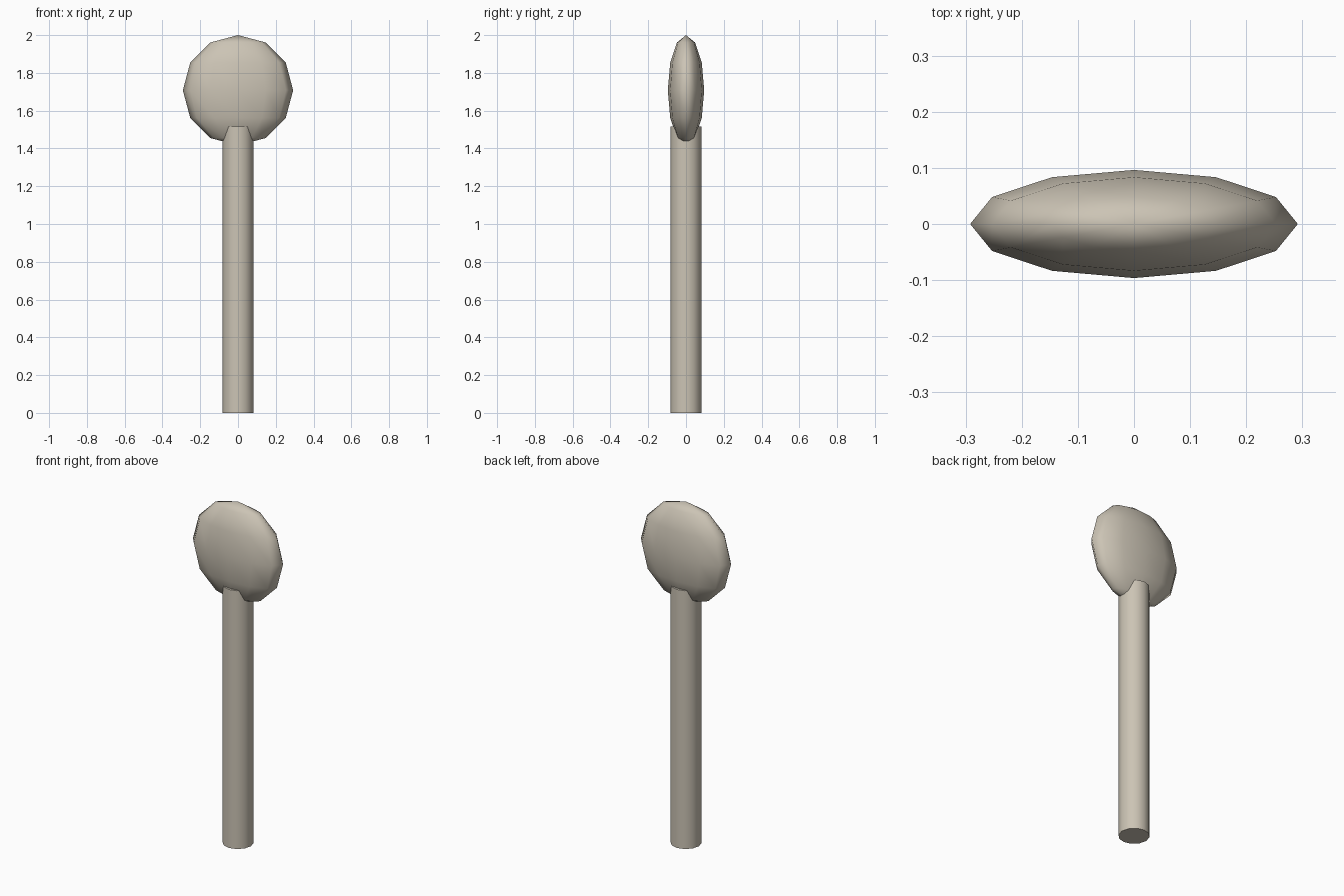
import bpy
import math

if "Cube" in bpy.data.objects:
    bpy.data.objects.remove(bpy.data.objects["Cube"])

# One warm beige for everything
beige = bpy.data.materials.new("warm_beige")
beige.diffuse_color = (0.60, 0.55, 0.46, 1.0)
beige.use_nodes = True
beige.node_tree.nodes["Principled BSDF"].inputs["Base Color"].default_value = beige.diffuse_color

POLE_RADIUS, POLE_HEIGHT = 0.083, 1.515
HEAD_RADIUS, HEAD_Z, FLATNESS = 0.292, 1.708, 0.33


def finish(name):
    obj = bpy.context.object
    obj.name = name
    obj.data.materials.append(beige)
    return obj


# Round pole with crisp end caps
bpy.ops.mesh.primitive_cylinder_add(vertices=12, radius=POLE_RADIUS, depth=POLE_HEIGHT,
                                    location=(0, 0, POLE_HEIGHT / 2))
finish("pole")
bpy.ops.object.shade_smooth_by_angle(angle=math.radians(40))

# Flattened ball on top, sunk into the pole
bpy.ops.mesh.primitive_uv_sphere_add(segments=12, ring_count=6, radius=HEAD_RADIUS,
                                     location=(0, 0, HEAD_Z))
head = finish("flattened_head")
head.scale.y = FLATNESS
bpy.ops.object.transform_apply(location=False, rotation=False, scale=True)
bpy.ops.object.shade_smooth()
